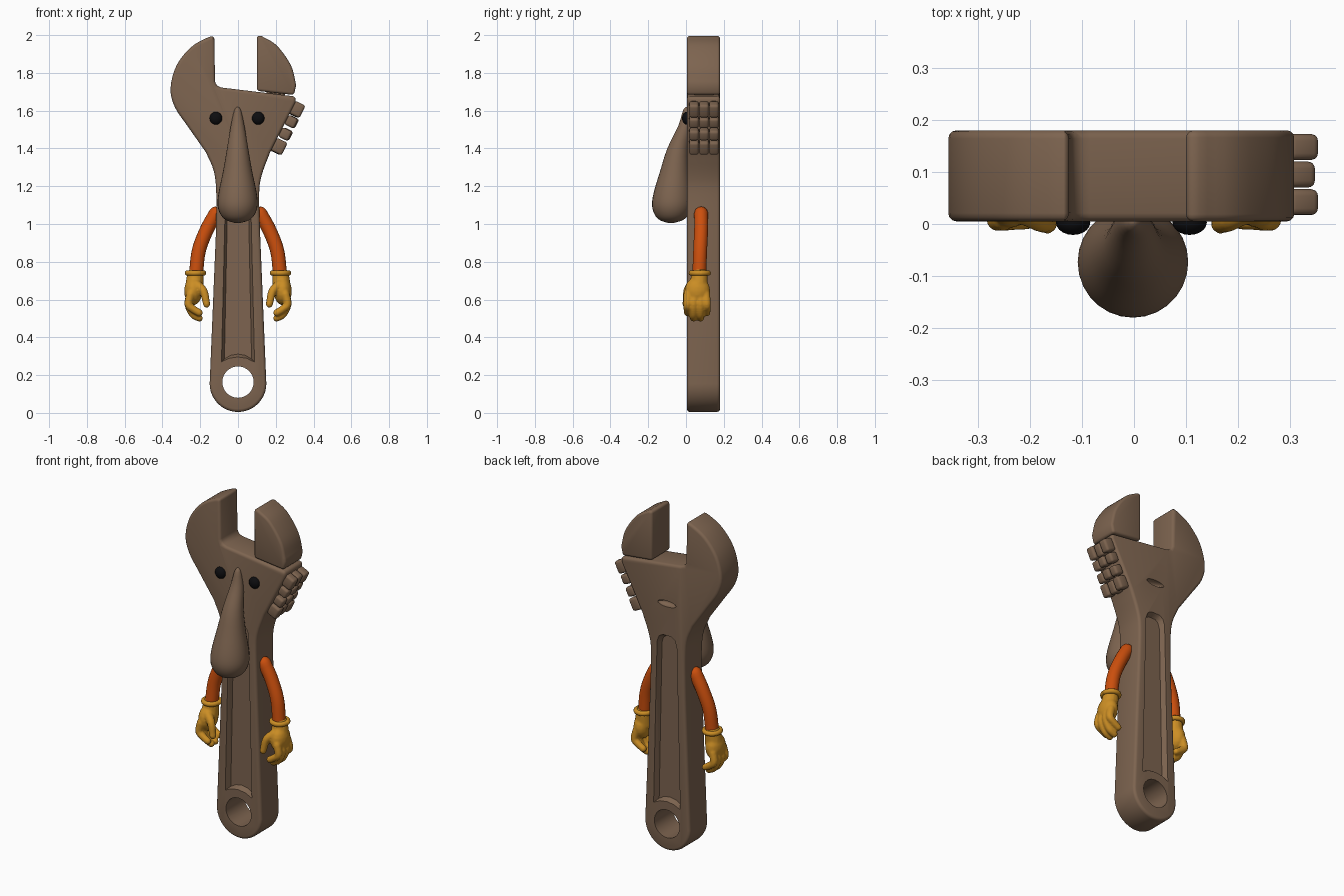
import bpy, bmesh, math
from mathutils import Vector, Matrix

if "Cube" in bpy.data.objects:
    bpy.data.objects.remove(bpy.data.objects["Cube"])


def material(name, rgb):
    m = bpy.data.materials.new(name)
    m.diffuse_color = (*rgb, 1)
    m.use_nodes = True
    m.node_tree.nodes["Principled BSDF"].inputs["Base Color"].default_value = m.diffuse_color
    return m


BROWN = material("brown metal", (0.205, 0.127, 0.079))
ORANGE = material("orange sleeve", (0.60, 0.078, 0.004))
YELLOW = material("yellow glove", (0.60, 0.27, 0.018))
BLACK = material("black eye", (0.004, 0.004, 0.005))


def make(name, bm, mat):
    bmesh.ops.recalc_face_normals(bm, faces=bm.faces)
    me = bpy.data.meshes.new(name)
    bm.to_mesh(me)
    bm.free()
    ob = bpy.data.objects.new(name, me)
    bpy.context.collection.objects.link(ob)
    me.materials.append(mat)
    return ob


def finish(ob, angle=35):
    """Apply the modifiers and shade smooth with sharp edges kept."""
    bpy.ops.object.select_all(action='DESELECT')
    ob.select_set(True)
    bpy.context.view_layer.objects.active = ob
    if ob.modifiers:
        bpy.ops.object.convert(target='MESH')
    bpy.ops.object.shade_smooth_by_angle(angle=math.radians(angle))


def spline(pts, n=5):
    """Smooth curve through all the points."""
    p = [Vector(q) for q in pts]
    p = [2 * p[0] - p[1]] + p + [2 * p[-1] - p[-2]]
    out = []
    for a, b, c, d in zip(p, p[1:], p[2:], p[3:]):
        for i in range(n):
            t = i / n
            out.append(0.5 * (2 * b + (c - a) * t + (2 * a - 5 * b + 4 * c - d) * t * t
                              + (3 * b - a - 3 * c + d) * t ** 3))
    return out + [p[-2]]


def loft(bm, rings):
    """Skin between closed rings of points and cap both ends."""
    vs = [[bm.verts.new(p) for p in r] for r in rings]
    n = len(vs[0])
    for a, b in zip(vs, vs[1:]):
        for i in range(n):
            bm.faces.new((a[i], a[(i + 1) % n], b[(i + 1) % n], b[i]))
    bm.faces.new(vs[0])
    bm.faces.new(vs[-1])


def slab(name, outline, y0, y1, mat, bevel):
    bm = bmesh.new()
    loft(bm, [[(p[0], y, p[1]) for p in outline] for y in (y0, y1)])
    ob = make(name, bm, mat)
    m = ob.modifiers.new("round edges", 'BEVEL')
    m.width, m.segments, m.limit_method = bevel, 3, 'ANGLE'
    m.angle_limit = math.radians(50)
    m.use_clamp_overlap = False
    return ob


def tube(bm, pts, radii, sides=14):
    """Round tube along a path, with a domed end at both sides."""
    pts = [Vector(p) for p in pts]
    rings = []
    for i, (p, r) in enumerate(zip(pts, radii)):
        d = (pts[min(i + 1, len(pts) - 1)] - pts[max(i - 1, 0)]).normalized()
        u = d.cross(Vector((0, 1, 0))).normalized()
        w = d.cross(u)
        ring = lambda c, k: [c + k * (u * math.cos(2 * math.pi * j / sides) + w * math.sin(2 * math.pi * j / sides))
                             for j in range(sides)]
        dome = [(0.97, 0.25), (0.8, 0.6), (0.5, 0.87)]
        if i == 0:
            rings += [ring(p - d * r * s, r * c) for s, c in dome]
        rings.append(ring(p, r))
        if i == len(pts) - 1:
            rings += [ring(p + d * r * s, r * c) for s, c in reversed(dome)]
    loft(bm, rings)


def ball(bm, loc, scale, seg=20):
    bmesh.ops.create_uvsphere(bm, u_segments=seg, v_segments=seg // 2, radius=1,
                              matrix=Matrix.Translation(loc) @ Matrix.Diagonal((*scale, 1)))


# Wrench body: handle, neck, fixed jaw and head
foot = [(0.15 * math.cos(a), 0.155 + 0.15 * math.sin(a))
        for a in [math.pi * (1 + i / 24) for i in range(25)]]
right = spline([(0.117, 0.95), (0.112, 1.16), (0.126, 1.26), (0.17, 1.38)], 4)
left = spline([(-0.17, 1.38), (-0.128, 1.28), (-0.115, 1.16), (-0.117, 0.95)], 4)
jaw = spline([(-0.125, 1.995), (-0.165, 1.985), (-0.25, 1.935), (-0.325, 1.84), (-0.357, 1.72),
              (-0.335, 1.62), (-0.265, 1.515)], 4)
notch = [(0.305, 1.645), (0.305, 1.675), (-0.085, 1.722), (-0.112, 1.73), (-0.122, 1.755)]
body = slab("wrench_body", foot + right + notch + jaw + left, 0.005, 0.18, BROWN, 0.016)

# Cutters: hanging hole, long recess on both faces, slot in the back
cutters = []
bm = bmesh.new()
loft(bm, [[(0.083 * math.cos(i * math.pi / 16), y, 0.163 + 0.083 * math.sin(i * math.pi / 16))
           for i in range(32)] for y in (-0.1, 0.3)])
cutters.append(make("hole_cutter", bm, BROWN))
recess = [(-0.092, 0.265), (-0.05, 0.285), (0, 0.292), (0.05, 0.285), (0.092, 0.265),
          (0.068, 1.24), (0.055, 1.275), (0.03, 1.29), (-0.03, 1.29), (-0.055, 1.275), (-0.068, 1.24)]
for side, y0, y1 in (("front", -0.012, 0.035), ("back", 0.197, 0.15)):
    bm = bmesh.new()
    loft(bm, [[(x * k, y, 0.78 + (z - 0.78) * h) for x, z in recess]
              for y, k, h in ((y0, 1.05, 1.01), (y1, 0.78, 0.96))])
    cutters.append(make(side + "_recess_cutter", bm, BROWN))
bm = bmesh.new()
ball(bm, (0, 0.18, 1.475), (0.06, 0.03, 0.018))
cutters.append(make("slot_cutter", bm, BROWN))
for c in cutters:
    m = body.modifiers.new(c.name, 'BOOLEAN')
    m.operation, m.object, m.solver = 'DIFFERENCE', c, 'EXACT'
finish(body)
for c in cutters:
    bpy.data.objects.remove(c)

# Sliding jaw
outer = spline([(0.308, 1.735), (0.28, 1.84), (0.205, 1.945), (0.125, 1.995)], 5)
finish(slab("sliding_jaw", [(0.1, 1.705), (0.296, 1.683)] + outer + [(0.1, 1.997)],
            0.005, 0.18, BROWN, 0.014))
bm = bmesh.new()
bmesh.ops.create_cube(bm, size=1, matrix=Matrix.Translation((0.2, 0.095, 1.68))
                      @ Matrix.Diagonal((0.1, 0.1, 0.08, 1)))
make("jaw_rail", bm, BROWN)

# Adjusting screw: rows of rounded blocks along the slanted edge
bm = bmesh.new()
for row in range(4):
    t = row / 3
    x, z = 0.313 - 0.095 * t, 1.607 - 0.197 * t
    for col, y in enumerate((0.042, 0.095, 0.148)):
        middle = 1 if col == 1 else 0
        inner = row in (1, 2)
        push = 0.006 * middle if inner else -0.006 * middle
        length = 0.056 if inner else 0.074
        bmesh.ops.create_cube(bm, size=1, matrix=Matrix.Translation((x + push, y, z))
                              @ Matrix.Rotation(math.radians(26), 4, 'Y')
                              @ Matrix.Diagonal((0.056 if inner else 0.064, 0.05, length, 1)))
screw = make("adjusting_screw", bm, BROWN)
m = screw.modifiers.new("round", 'BEVEL')
m.width, m.segments = 0.013, 3
finish(screw, 50)

# Long drooping nose
bm = bmesh.new()
rows = spline([(1.62, 0.004, 0.004), (1.6, 0.002, 0.018), (1.52, -0.005, 0.036), (1.4, -0.043, 0.056),
               (1.28, -0.06, 0.077), (1.17, -0.07, 0.1), (1.1, -0.074, 0.106), (1.05, -0.076, 0.09),
               (1.02, -0.078, 0.06), (1.005, -0.08, 0.012)], 3)
loft(bm, [[(-0.002 + r * math.cos(i * math.pi / 14), y + r * math.sin(i * math.pi / 14), z)
           for i in range(28)] for z, y, r in rows])
finish(make("nose", bm, BROWN), 60)

for s, side in ((-1, "left"), (1, "right")):
    # Eyes
    bm = bmesh.new()
    ball(bm, (-0.005 + s * 0.112, 0.003, 1.56), (0.033, 0.024, 0.034))
    finish(make(side + "_eye", bm, BLACK), 60)

    # Bent arms
    bm = bmesh.new()
    path = spline([(s * 0.118, 0.08, 1.055), (s * 0.165, 0.08, 0.97), (s * 0.207, 0.075, 0.86),
                   (s * 0.223, 0.07, 0.73)])
    tube(bm, path, [0.037] * len(path), 18)
    finish(make(side + "_arm", bm, ORANGE), 60)

    # Glove cuffs
    bm = bmesh.new()
    cuff = [[(s * 0.225 + (0.044 + 0.013 * math.cos(b)) * math.cos(a),
              0.073 + (0.046 + 0.013 * math.cos(b)) * math.sin(a), 0.74 + 0.014 * math.sin(b))
             for b in [j * math.pi / 5 for j in range(10)]] for a in [i * math.pi / 14 for i in range(29)]]
    loft(bm, cuff)
    bmesh.ops.remove_doubles(bm, verts=bm.verts, dist=1e-5)
    finish(make(side + "_cuff", bm, YELLOW), 60)

    # Gloves: palm, wrist, four fingers and a thumb fused together
    bm = bmesh.new()
    ball(bm, (s * 0.237, 0.06, 0.645), (0.048, 0.068, 0.075))
    tube(bm, [(s * 0.226, 0.072, 0.73), (s * 0.232, 0.066, 0.66)], [0.044, 0.05])
    for i, (y0, y1, tip) in enumerate(((0.01, 0.008, 0.53), (0.043, 0.04, 0.502),
                                       (0.077, 0.077, 0.502), (0.105, 0.11, 0.53))):
        path = spline([(s * 0.25, y0, 0.63), (s * 0.262, y1, 0.575), (s * 0.238, y1, tip + 0.02),
                       (s * 0.205, y1, tip)], 4)
        tube(bm, path, [0.023 - 0.004 * k / len(path) for k in range(len(path))])
    path = spline([(s * 0.222, 0.03, 0.68), (s * 0.183, 0.008, 0.645), (s * 0.166, 0.0, 0.575)], 4)
    tube(bm, path, [0.026 - 0.008 * k / len(path) for k in range(len(path))])
    glove = make(side + "_glove", bm, YELLOW)
    m = glove.modifiers.new("fuse", 'REMESH')
    m.mode, m.voxel_size = 'VOXEL', 0.006
    m = glove.modifiers.new("soften", 'SMOOTH')
    m.factor, m.iterations = 0.5, 4
    finish(glove, 70)
